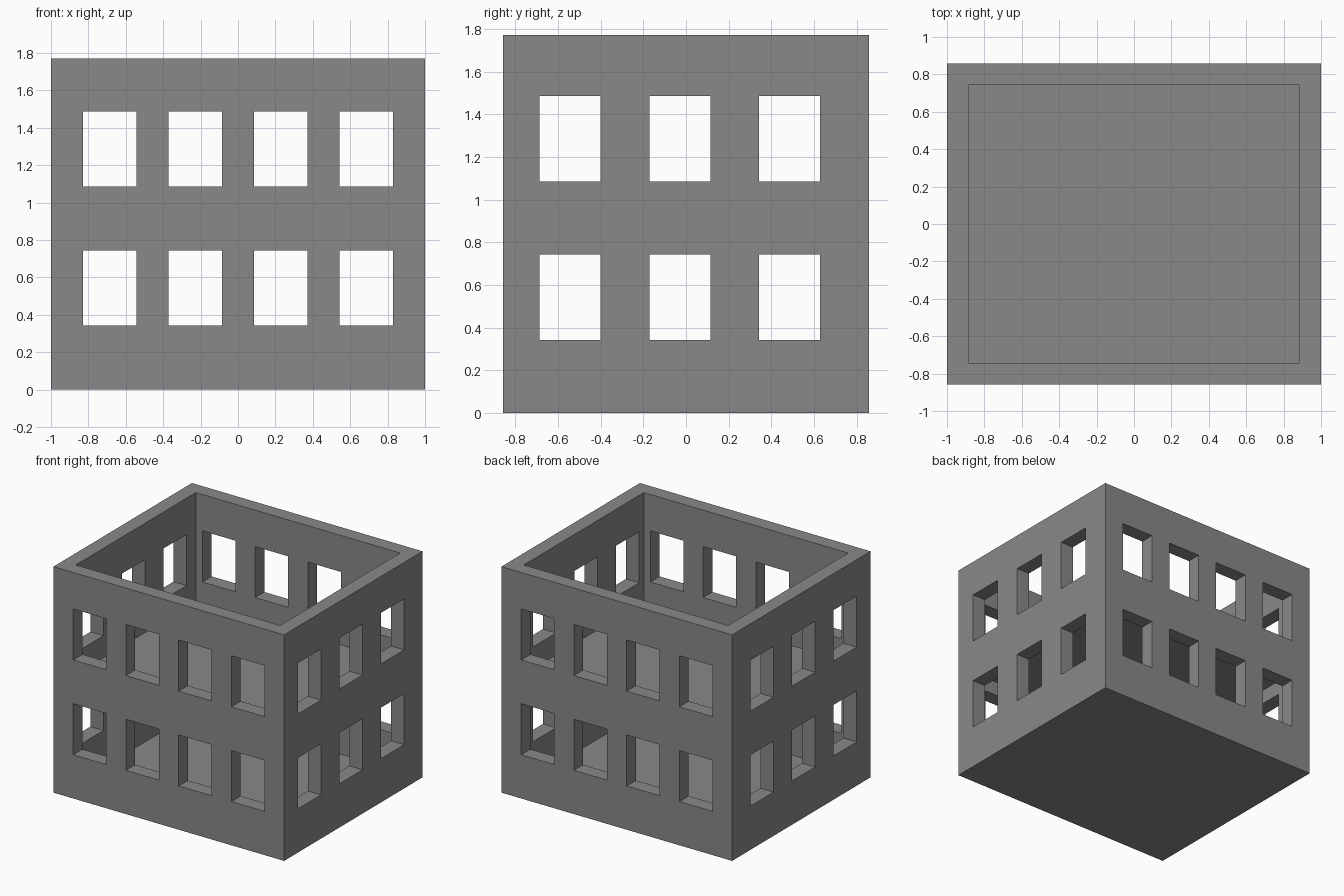
import bpy
import bmesh
from mathutils import Vector

default = bpy.data.objects.get("Cube")
if default:
    bpy.data.objects.remove(default, do_unlink=True)

# The building follows a regular module: 35 x 30 x 31 units
U = 2 / 35
WIDTH, DEPTH, HEIGHT = 35, 30, 31
WALL, SLAB = 2, 1
UPPER_FLOOR = 15
SILLS, WIN_W, WIN_H = (6, 19), 5, 7

grey = bpy.data.materials.new("concrete_grey")
grey.use_nodes = True
colour = (0.25, 0.25, 0.25, 1)
grey.diffuse_color = colour
grey.node_tree.nodes["Principled BSDF"].inputs["Base Color"].default_value = colour


def boxes(name, spans):
    """One object made of boxes, each given by its low and high corner in modules."""
    bm = bmesh.new()
    for low, high in spans:
        low, high = Vector(low), Vector(high)
        mid = (low + high) / 2 - Vector((WIDTH / 2, DEPTH / 2, 0))
        made = bmesh.ops.create_cube(bm, size=U)
        bmesh.ops.scale(bm, vec=high - low, verts=made["verts"])
        bmesh.ops.translate(bm, vec=mid * U, verts=made["verts"])
    mesh = bpy.data.meshes.new(name)
    bm.to_mesh(mesh)
    bm.free()
    mesh.materials.append(grey)
    obj = bpy.data.objects.new(name, mesh)
    bpy.context.collection.objects.link(obj)
    return obj


def cut(target, cutter):
    """Subtract the cutter from the target, then discard it."""
    mod = target.modifiers.new(cutter.name, "BOOLEAN")
    mod.operation, mod.solver, mod.object = "DIFFERENCE", "EXACT", cutter
    bpy.context.view_layer.objects.active = target
    bpy.ops.object.modifier_apply(modifier=mod.name)
    bpy.data.objects.remove(cutter, do_unlink=True)


# Solid block hollowed into two storeys, leaving the floor slabs and an open top
building = boxes("building_shell", [((0, 0, 0), (WIDTH, DEPTH, HEIGHT))])
cut(building, boxes("storey_rooms", [
    ((WALL, WALL, low), (WIDTH - WALL, DEPTH - WALL, high))
    for low, high in ((SLAB, UPPER_FLOOR), (UPPER_FLOOR + SLAB, HEIGHT + 1))]))

# Window openings run straight through opposite walls on both storeys
cut(building, boxes("front_back_windows", [
    ((x, -1, z), (x + WIN_W, DEPTH + 1, z + WIN_H))
    for z in SILLS for x in range(3, WIDTH - WIN_W, 8)]))
cut(building, boxes("side_windows", [
    ((-1, y, z), (WIDTH + 1, y + WIN_W, z + WIN_H))
    for z in SILLS for y in range(3, DEPTH - WIN_W, 9)]))
